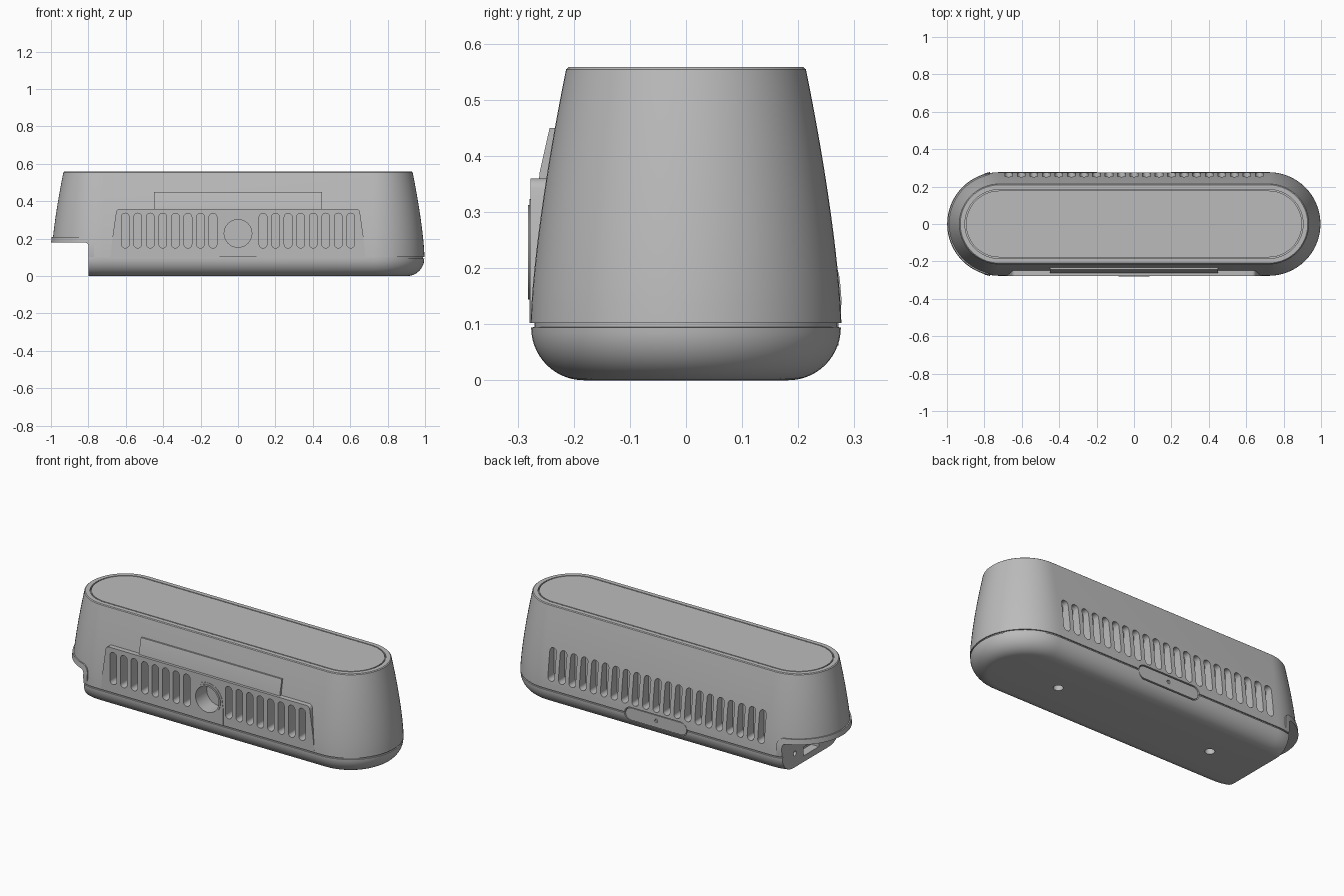
import bpy, bmesh, math
from mathutils import Vector

old = bpy.data.objects.get("Cube")
if old:
    bpy.data.objects.remove(old, do_unlink=True)

grey = bpy.data.materials.new("plain grey")
grey.use_nodes = True
grey.diffuse_color = (0.5, 0.5, 0.5, 1)
grey.node_tree.nodes["Principled BSDF"].inputs["Base Color"].default_value = (0.5, 0.5, 0.5, 1)

HALF = 0.72          # half length of the straight sides
SEAM = 0.102
TOP = 0.558


def make(name, bm):
    bmesh.ops.recalc_face_normals(bm, faces=bm.faces)
    mesh = bpy.data.meshes.new(name)
    bm.to_mesh(mesh)
    bm.free()
    mesh.materials.append(grey)
    obj = bpy.data.objects.new(name, mesh)
    bpy.context.collection.objects.link(obj)
    return obj


def loft(name, profile, n=32):
    """Stack of stadium rings, profile = (radius, z) pairs, capped at both ends."""
    bm = bmesh.new()
    rings = []
    for r, z in profile:
        ring = []
        for side in (1, -1):
            for i in range(n + 1):
                a = math.pi * (i / n - 0.5)
                ring.append(bm.verts.new((side * (HALF + r * math.cos(a)), side * r * math.sin(a), z)))
        rings.append(ring)
    for low, high in zip(rings, rings[1:]):
        for i in range(len(low)):
            j = (i + 1) % len(low)
            bm.faces.new((low[i], low[j], high[j], high[i]))
    bm.faces.new(rings[0])
    bm.faces.new(rings[-1])
    return make(name, bm)


def prism(bm, points, axis, a, b):
    """Extrude a 2D outline from a to b along the axis."""
    def place(p, d):
        return {"x": (d, p[0], p[1]), "y": (p[0], d, p[1]), "z": (p[0], p[1], d)}[axis]
    low = [bm.verts.new(place(p, a)) for p in points]
    high = [bm.verts.new(place(p, b)) for p in points]
    bm.faces.new(low)
    bm.faces.new(high)
    for i in range(len(points)):
        j = (i + 1) % len(points)
        bm.faces.new((low[i], low[j], high[j], high[i]))


def arc(cx, cy, r, start, end, n=12):
    angles = [math.radians(start + (end - start) * i / n) for i in range(n + 1)]
    return [(cx + r * math.cos(t), cy + r * math.sin(t)) for t in angles]


def circle(cx, cy, r, n=40):
    return arc(cx, cy, r, 0, 360, n)[:-1]


def slot(x, low, high, r):
    return arc(x, high - r, r, 0, 180) + arc(x, low + r, r, 180, 360)


def pill(x, z, half, r):
    return arc(x + half - r, z, r, -90, 90) + arc(x - half + r, z, r, 90, 270)


def part(name, *args):
    bm = bmesh.new()
    prism(bm, *args)
    return make(name, bm)


def boolean(obj, cutter, operation="DIFFERENCE"):
    mod = obj.modifiers.new("cut", "BOOLEAN")
    mod.operation, mod.solver, mod.object = operation, "EXACT", cutter
    bpy.context.view_layer.update()
    graph = bpy.context.evaluated_depsgraph_get()
    mesh = bpy.data.meshes.new_from_object(obj.evaluated_get(graph))
    obj.modifiers.clear()
    obj.data = mesh


def shell_radius(z):
    t = max(0, (z - 0.1) / (TOP - 0.1))
    return 0.277 - 0.064 * t ** 1.45


# Upper shell, with a fine groove around the lid
steps = 14
side = [SEAM + (TOP - 0.004 - SEAM) * i / steps for i in range(steps + 1)]
profile = [(0.25, SEAM)] + [(shell_radius(z), z) for z in side]
profile += [(0.209, TOP), (0.184, TOP), (0.184, TOP - 0.015), (0.178, TOP - 0.015), (0.178, TOP)]
shell = loft("upper_shell", profile)

# Rounded base, with a neck that leaves the seam
base_profile = [(0.182 + x, 0.094 + z) for x, z in arc(0, 0, 0.094, -90, 0, 14)]
base = loft("base", base_profile + [(0.27, 0.095), (0.27, SEAM + 0.004)])

# Raised front grille panel
right_edge = [(0.682, SEAM), (0.672, 0.2), (0.655, 0.32)] + arc(0.63, 0.338, 0.022, 10, 90, 6)
outline = right_edge + [(-x, z) for x, z in reversed(right_edge)]
panel = part("front_panel", outline, "y", -0.277, -0.235)

# Shallow hood above the panel
hood_profile = [(-0.262, 0.358), (-0.261, 0.37), (-0.243, 0.45), (-0.22, 0.45), (-0.22, 0.358)]
hood = part("panel_hood", hood_profile, "x", -0.45, 0.45)

# Arched surround and ring of the round port
arch_outline = [(-0.1, SEAM), (0.1, SEAM), (0.1, 0.2)] + arc(0, 0.228, 0.095, 0, 180, 24) + [(-0.1, 0.2)]
arch = part("port_surround", arch_outline, "y", -0.279, -0.235)
ring = part("port_ring", circle(0, 0.228, 0.084), "y", -0.282, -0.235)

# Vents and port
bm = bmesh.new()
for s in (1, -1):
    for i in range(8):
        prism(bm, slot(s * (0.134 + 0.067 * i), 0.15, 0.336, 0.021), "y", -0.32, -0.215)
for i in range(21):
    prism(bm, slot(0.067 * (i - 10), 0.15, 0.336, 0.021), "y", 0.215, 0.32)
vents = make("vent_cutter", bm)
port = part("port_cutter", circle(0, 0.228, 0.074), "y", -0.32, -0.18)

# Cable notch at one end
notch_outline = [(-1.2, -0.1), (-0.8, -0.1)] + arc(-0.82, 0.16, 0.02, 0, 90, 6) + [(-1.2, 0.18)]
notch = part("notch_cutter", notch_outline, "y", -0.5, 0.5)

# Screw holes, end socket and rear latch recess
bm = bmesh.new()
for x in (-0.5, 0.5):
    prism(bm, circle(x, 0, 0.026, 24), "z", -0.1, 0.03)
for y in (-0.15, 0.15):
    prism(bm, circle(y, 0.08, 0.014, 20), "x", -0.9, -0.76)
prism(bm, [(-0.07, 0.035), (0.07, 0.035), (0.07, 0.085), (-0.07, 0.085)], "x", -0.9, -0.75)
holes = make("hole_cutter", bm)
latch_cut = part("latch_cutter", pill(0, 0.097, 0.2, 0.04), "y", 0.255, 0.32)

for target, cutters in ((shell, (vents, port, notch, latch_cut)), (base, (notch, holes, latch_cut)),
                        (panel, (vents, port)), (arch, (port,)), (ring, (port,))):
    for cutter in cutters:
        boolean(target, cutter)

# Rear latch sitting inside its recess
latch = part("rear_latch", pill(0, 0.097, 0.195, 0.035), "y", 0.24, 0.272)
dimple = part("latch_dimple_cutter", circle(0, 0.1, 0.01, 20), "y", 0.262, 0.3)
boolean(latch, dimple)

# Raised rim that follows the notch
rim = loft("notch_rim", [(shell_radius(z) + 0.007 * (z > 0.13), z) for z in (0.1, 0.14, 0.18, 0.22)])
band = [(-1.2, 0.21)] + arc(-0.81, 0.17, 0.04, 90, 0, 8) + [(-0.77, SEAM), (-0.8, SEAM)]
band += arc(-0.82, 0.16, 0.02, 0, 90, 6) + [(-1.2, 0.18)]
rim_mask = part("rim_mask", band, "y", -0.5, 0.5)
boolean(rim, rim_mask, "INTERSECT")

for cutter in (vents, port, notch, holes, latch_cut, dimple, rim_mask):
    bpy.data.objects.remove(cutter, do_unlink=True)

# Smooth shading with crisp edges
bpy.ops.object.select_all(action="DESELECT")
for obj in (shell, base, panel, hood, arch, ring, latch, rim):
    obj.select_set(True)
    bpy.context.view_layer.objects.active = obj
bpy.ops.object.shade_smooth_by_angle(angle=math.radians(30))
